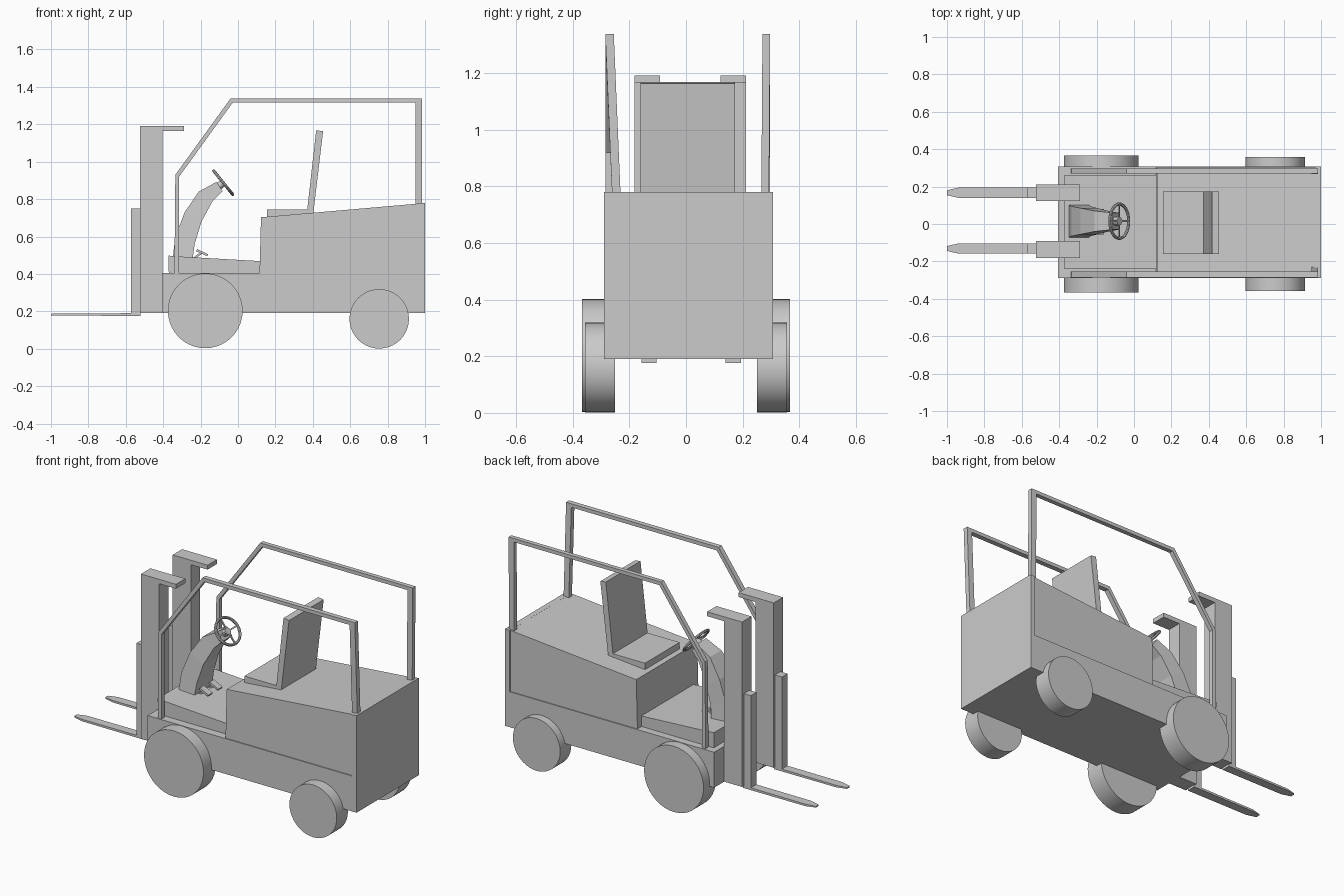
import bpy, bmesh, math
from mathutils import Matrix, Vector

if "Cube" in bpy.data.objects:
    bpy.data.objects.remove(bpy.data.objects["Cube"])

MID = 0.01  # body centre line in y


def finish(name, bm, smooth=False):
    bmesh.ops.recalc_face_normals(bm, faces=bm.faces)
    me = bpy.data.meshes.new(name)
    bm.to_mesh(me)
    bm.free()
    ob = bpy.data.objects.new(name, me)
    bpy.context.collection.objects.link(ob)
    if smooth:
        bpy.ops.object.select_all(action='DESELECT')
        ob.select_set(True)
        bpy.context.view_layer.objects.active = ob
        bpy.ops.object.shade_smooth_by_angle(angle=math.radians(40))
    return ob


def side_profile(name, pts, y0, y1):
    """Extrude an (x, z) outline from y0 to y1."""
    bm = bmesh.new()
    f = bm.faces.new([bm.verts.new((x, y0, z)) for x, z in pts])
    r = bmesh.ops.extrude_face_region(bm, geom=[f])
    verts = [v for v in r['geom'] if isinstance(v, bmesh.types.BMVert)]
    bmesh.ops.translate(bm, verts=verts, vec=(0, y1 - y0, 0))
    return finish(name, bm)


def box(name, x0, x1, y0, y1, z0, z1):
    return side_profile(name, [(x0, z0), (x1, z0), (x1, z1), (x0, z1)], y0, y1)


def loft(name, rings):
    """Skin a list of equal-length vertex rings and cap both ends."""
    bm = bmesh.new()
    rows = [[bm.verts.new(p) for p in ring] for ring in rings]
    n = len(rows[0])
    for a, b in zip(rows, rows[1:]):
        for i in range(n):
            bm.faces.new((a[i], a[(i + 1) % n], b[(i + 1) % n], b[i]))
    bm.faces.new(rows[0])
    bm.faces.new(rows[-1])
    return finish(name, bm)


# chassis with full-height rear panel
side_profile("chassis", [(-0.405, 0.19), (1.0, 0.19), (1.0, 0.78), (0.97, 0.777),
                         (0.97, 0.405), (-0.405, 0.405)], -0.29, 0.308)
# engine cover, slightly inset
side_profile("engine_cover", [(0.115, 0.40), (0.975, 0.40), (0.975, 0.777), (0.123, 0.703)],
             -0.284, 0.302)
# raised floor
side_profile("floor", [(-0.37, 0.40), (0.13, 0.40), (0.13, 0.468), (-0.31, 0.493),
                       (-0.372, 0.498)], -0.24, 0.262)

# seat
side_profile("seat_cushion", [(0.155, 0.70), (0.40, 0.72), (0.40, 0.745), (0.155, 0.745)],
             -0.16, 0.173)
side_profile("seat_back", [(0.368, 0.725), (0.403, 0.728), (0.455, 1.163), (0.418, 1.168)],
             -0.16, 0.173)

# wheels
for side, s in (("right", -1), ("left", 1)):
    for end, x, z, r, y_out in (("front", -0.175, 0.203, 0.2, 0.367),
                                ("rear", 0.755, 0.16, 0.159, 0.357)):
        bm = bmesh.new()
        m = (Matrix.Translation((x, s * (0.25 + y_out) / 2, z))
             @ Matrix.Rotation(math.pi / 2, 4, 'X'))
        bmesh.ops.create_cone(bm, cap_ends=True, segments=40, radius1=r, radius2=r,
                              depth=y_out - 0.25, matrix=m)
        finish(f"{end}_{side}_wheel", bm, True)

# masts, carriages and forks
for side, ym, yf in (("right", -0.137, -0.131), ("left", 0.167, 0.167)):
    side_profile(f"mast_{side}", [(-0.525, 0.19), (-0.403, 0.19), (-0.403, 1.165),
                                  (-0.29, 1.165), (-0.29, 1.192), (-0.525, 1.192)],
                 ym - 0.045, ym + 0.045)
    box(f"carriage_{side}", -0.572, -0.52, yf - 0.027, yf + 0.027, 0.176, 0.75)
    rings = [[(x, yf - h, 0.176 + c), (x, yf + h, 0.176 + c), (x, yf + h, 0.19 - c),
              (x, yf - h, 0.19 - c)]
             for x, h, c in ((-0.56, 0.027, 0), (-0.94, 0.027, 0.001), (-1.0, 0.013, 0.003))]
    loft(f"fork_{side}", rings)

# overhead guard rails: outer and inner side outline of each frame
OUTER = [(-0.34, 0.40), (-0.335, 0.93), (-0.04, 1.338), (0.985, 1.338), (0.985, 0.77)]
INNER = [(-0.315, 0.40), (-0.315, 0.92), (-0.028, 1.316), (0.95, 1.316), (0.95, 0.77)]
for side, y0, y1, lean in (("right", -0.285, -0.255, 0.024), ("left", 0.27, 0.297, -0.004)):
    rings = []
    for i, (o, n) in enumerate(zip(OUTER, INNER)):
        d = lean if i == 4 else 0
        rings.append([(o[0], y0 + d, o[1]), (o[0], y1 + d, o[1]),
                      (n[0], y1 + d, n[1]), (n[0], y0 + d, n[1])])
    loft(f"guard_{side}", rings)

# steering column, tapering upward: front point, back point, half width
COL = [((-0.352, 0.46), (-0.245, 0.46), 0.09), ((-0.335, 0.60), (-0.232, 0.56), 0.08),
       ((-0.285, 0.73), (-0.195, 0.68), 0.07), ((-0.21, 0.84), (-0.135, 0.79), 0.055),
       ((-0.115, 0.892), (-0.082, 0.842), 0.045)]
loft("steering_column", [[(a[0], MID + 0.005 - h, a[1]), (a[0], MID + 0.005 + h, a[1]),
                          (b[0], MID + 0.005 + h, b[1]), (b[0], MID + 0.005 - h, b[1])]
                         for a, b, h in COL])

# steering wheel: rim, spokes and hub in a tilted frame
TILT = (Matrix.Translation((-0.079, 0.015, 0.888)) @ Matrix.Rotation(0.893, 4, 'Y')
        @ Matrix.Diagonal((1, 1.13, 1, 1)))
bm = bmesh.new()
N, M, R, T = 32, 8, 0.081, 0.008
rim = [[bm.verts.new(TILT @ Vector(((R + T * math.cos(b)) * math.cos(a),
                                    (R + T * math.cos(b)) * math.sin(a), T * math.sin(b))))
        for b in (j * math.tau / M for j in range(M))] for a in (i * math.tau / N for i in range(N))]
for i in range(N):
    for j in range(M):
        p, q, k = rim[i], rim[(i + 1) % N], (j + 1) % M
        bm.faces.new((p[j], q[j], q[k], p[k]))
finish("steering_rim", bm, True)
bm = bmesh.new()
for k in range(2):
    bmesh.ops.create_cube(bm, size=1, matrix=TILT @ Matrix.Rotation(k * math.pi / 2, 4, 'Z')
                          @ Matrix.Diagonal((0.16, 0.009, 0.006, 1)))
bmesh.ops.create_cone(bm, cap_ends=True, segments=16, radius1=0.02, radius2=0.02, depth=0.05,
                      matrix=TILT @ Matrix.Translation((0, 0, -0.022)))
finish("steering_spokes", bm)

# pedals
for side, y in (("right", -0.035), ("left", 0.06)):
    side_profile(f"pedal_{side}", [(-0.225, 0.522), (-0.165, 0.495), (-0.16, 0.505),
                                   (-0.218, 0.533)], y - 0.02, y + 0.02)
    side_profile(f"pedal_stem_{side}", [(-0.25, 0.48), (-0.235, 0.48), (-0.19, 0.508),
                                        (-0.2, 0.516)], y - 0.006, y + 0.006)
